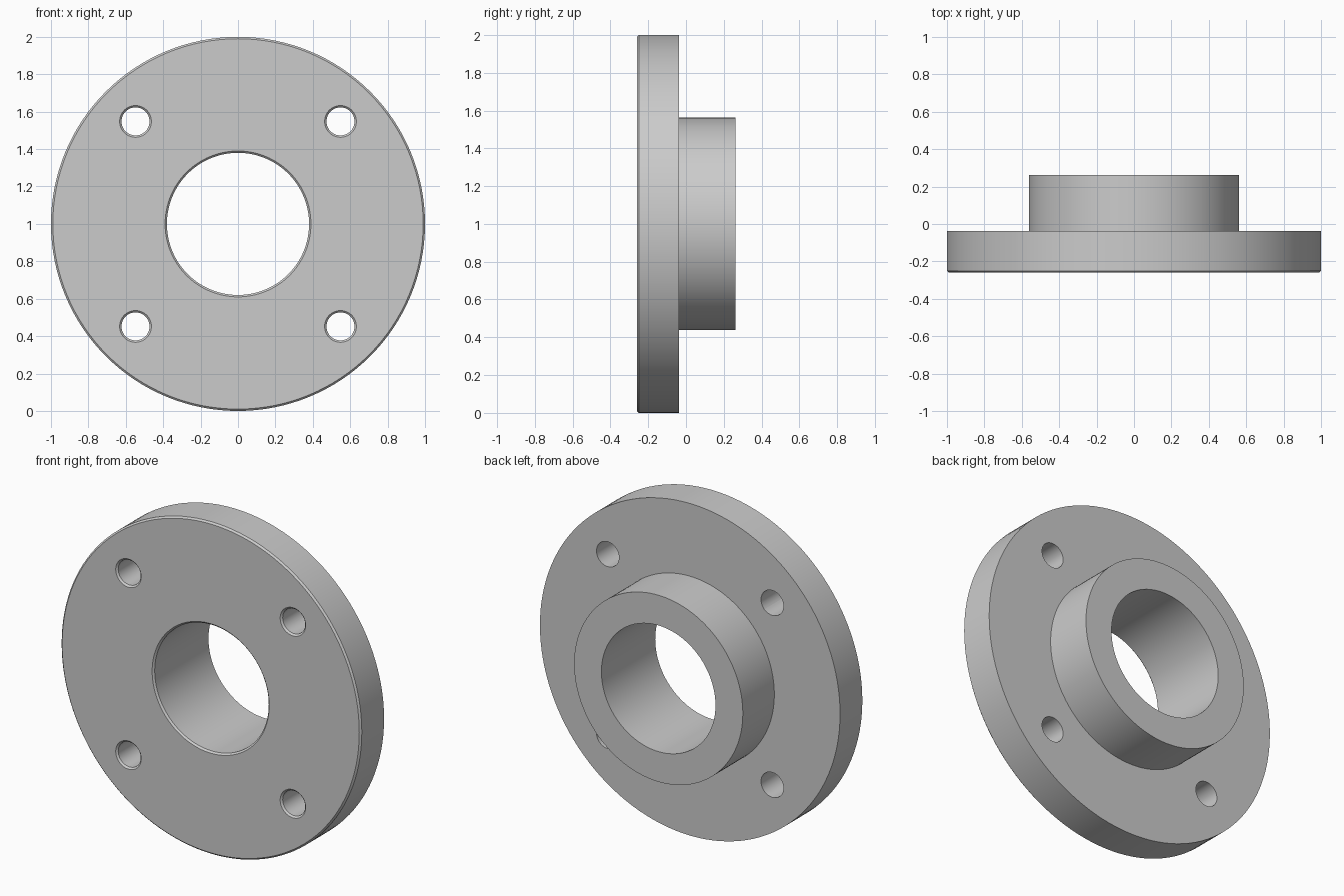
import bpy, bmesh, math

if "Cube" in bpy.data.objects:
    bpy.data.objects.remove(bpy.data.objects["Cube"])

CENTRE_Z = 1.0
BOLT = 0.548      # bolt hole offset from the centre in x and z


def lathe(name, profile, x=0.0, z=CENTRE_Z, sides=128, closed=True):
    """Turn (radius, y) points about a y-parallel axis; open profiles get end caps."""
    bm = bmesh.new()
    rings = []
    for r, y in profile:
        rings.append([bm.verts.new((x + r * math.cos(2 * math.pi * i / sides), y,
                                    z + r * math.sin(2 * math.pi * i / sides)))
                      for i in range(sides)])
    pairs = list(zip(rings, rings[1:]))
    if closed:
        pairs.append((rings[-1], rings[0]))
    else:
        bm.faces.new(rings[0])
        bm.faces.new(rings[-1])
    for a, b in pairs:
        for i in range(sides):
            j = (i + 1) % sides
            bm.faces.new((a[i], a[j], b[j], b[i]))
    bmesh.ops.recalc_face_normals(bm, faces=bm.faces)
    mesh = bpy.data.meshes.new(name)
    bm.to_mesh(mesh)
    bm.free()
    obj = bpy.data.objects.new(name, mesh)
    bpy.context.collection.objects.link(obj)
    return obj


# Flange disc with hub and bore, chamfered on the front face
flange = lathe("hub_flange", [
    (0.38, -0.25), (0.39, -0.26), (0.99, -0.26), (1.0, -0.25),
    (1.0, -0.038), (0.562, -0.038), (0.562, 0.262), (0.38, 0.262)])

# Four bolt holes, each with a small front chamfer
cutters = []
for sx in (-1, 1):
    for sz in (-1, 1):
        cutter = lathe("bolt_hole_cutter",
                       [(0.095, -0.27), (0.075, -0.25), (0.075, 0.02)],
                       sx * BOLT, CENTRE_Z + sz * BOLT, 48, closed=False)
        cutter.hide_render = True
        cutters.append(cutter)
        mod = flange.modifiers.new("bolt_hole", 'BOOLEAN')
        mod.operation = 'DIFFERENCE'
        mod.solver = 'EXACT'
        mod.object = cutter

# Apply the cuts, then discard the cutters
bpy.context.view_layer.objects.active = flange
flange.select_set(True)
for mod in list(flange.modifiers):
    bpy.ops.object.modifier_apply(modifier=mod.name)
for cutter in cutters:
    bpy.data.objects.remove(cutter, do_unlink=True)

bpy.ops.object.shade_smooth_by_angle(angle=math.radians(30))
